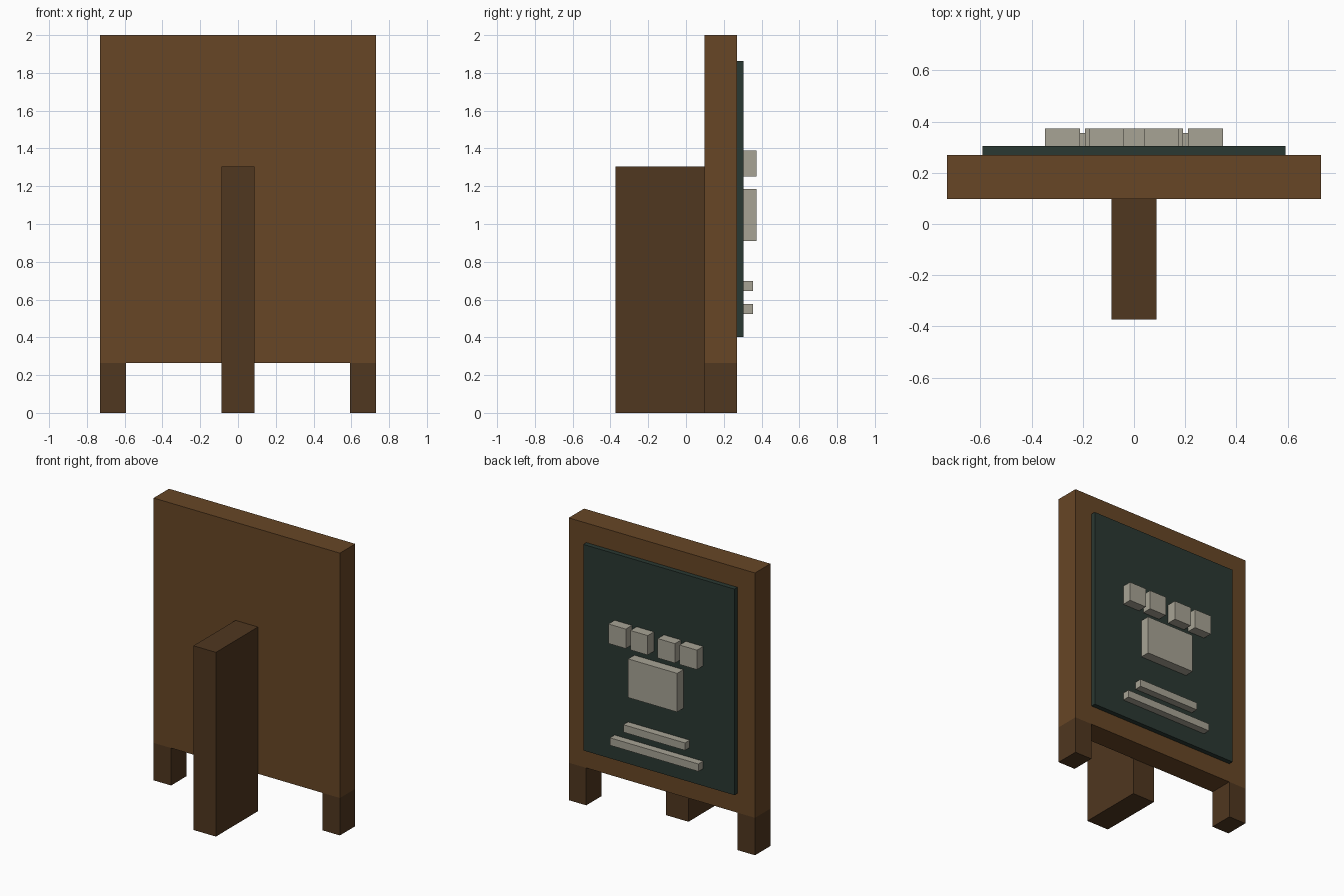
import bpy

if "Cube" in bpy.data.objects:
    bpy.data.objects.remove(bpy.data.objects["Cube"])


def material(name, rgb):
    m = bpy.data.materials.new(name)
    m.diffuse_color = (*rgb, 1)
    m.use_nodes = True
    m.node_tree.nodes["Principled BSDF"].inputs["Base Color"].default_value = m.diffuse_color
    return m


WOOD = material("wood", (0.136, 0.061, 0.019))
DARK_WOOD = material("dark_wood", (0.08, 0.038, 0.014))
SLATE = material("slate", (0.023, 0.04, 0.032))
CHALK = material("chalk", (0.39, 0.37, 0.30))


def box(name, x, y, z, mat):
    """Box spanning the (min, max) ranges x, y and z."""
    bpy.ops.mesh.primitive_cube_add(size=1, location=[(a + b) / 2 for a, b in (x, y, z)])
    ob = bpy.context.object
    ob.name = name
    ob.scale = [b - a for a, b in (x, y, z)]
    bpy.ops.object.transform_apply(location=False, rotation=False, scale=True)
    ob.data.materials.append(mat)
    return ob


# Wooden board, its two feet and the deep rear support
BOARD_Y = (0.098, 0.27)
box("board", (-0.73, 0.73), BOARD_Y, (0.265, 2.0), WOOD)
for side, label in ((-1, "left"), (1, "right")):
    box(f"{label}_foot", sorted((side * 0.593, side * 0.73)), BOARD_Y, (0, 0.265), DARK_WOOD)
box("rear_support", (-0.088, 0.088), (-0.373, 0.098), (0, 1.305), DARK_WOOD)

# Dark writing panel
FACE = 0.304
box("writing_panel", (-0.592, 0.592), (0.27, FACE), (0.402, 1.862), SLATE)

# Raised blocks: row of four, large centre plate, two strips
for i, cx in enumerate((-0.279, -0.107, 0.107, 0.279)):
    box(f"row_block_{i + 1}", (cx - 0.068, cx + 0.068), (FACE, 0.373), (1.252, 1.39), CHALK)
box("centre_plate", (-0.192, 0.192), (FACE, 0.373), (0.91, 1.184), CHALK)
box("upper_strip", (-0.242, 0.242), (FACE, 0.356), (0.645, 0.698), CHALK)
box("lower_strip", (-0.347, 0.347), (FACE, 0.356), (0.524, 0.577), CHALK)
